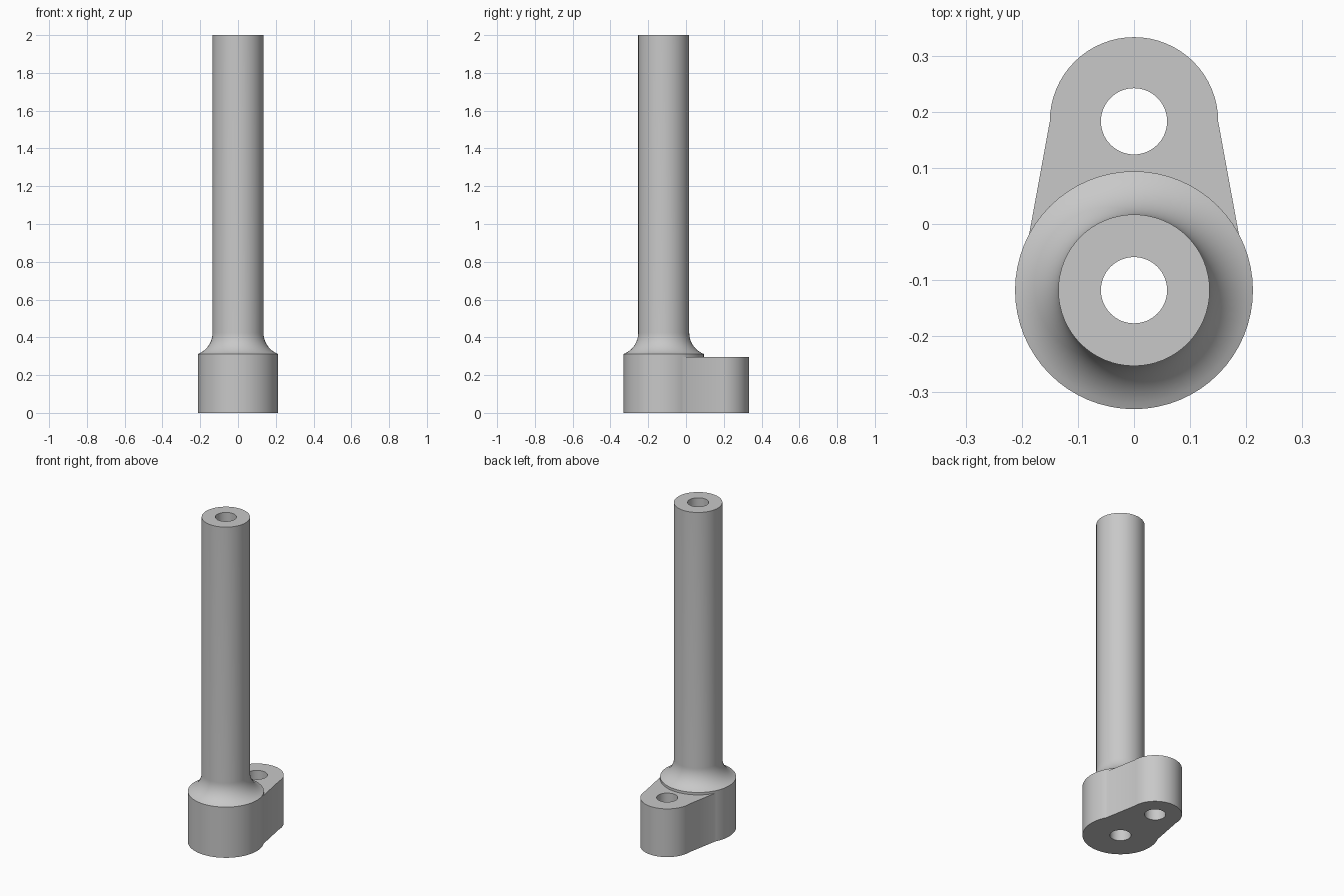
import bpy, bmesh
from math import sin, cos, pi, radians

default = bpy.data.objects.get("Cube")
if default:
    bpy.data.objects.remove(default, do_unlink=True)

SEGMENTS = 64
POST_Y, LUG_Y = -0.118, 0.183
BASE_R, TUBE_R, LUG_R, HOLE_R = 0.212, 0.135, 0.15, 0.059
BASE_TOP, LUG_TOP, HEIGHT = 0.312, 0.297, 2.0

steel = bpy.data.materials.new("light grey")
steel.use_nodes = True
grey = (0.58, 0.58, 0.58, 1)
steel.diffuse_color = grey
steel.node_tree.nodes["Principled BSDF"].inputs["Base Color"].default_value = grey


def add_object(name, bm):
    bmesh.ops.recalc_face_normals(bm, faces=bm.faces)
    mesh = bpy.data.meshes.new(name)
    bm.to_mesh(mesh)
    bm.free()
    mesh.materials.append(steel)
    obj = bpy.data.objects.new(name, mesh)
    bpy.context.collection.objects.link(obj)
    return obj


def lathe(name, profile, y):
    """Stack of rings from (radius, height) pairs, capped at both ends."""
    bm = bmesh.new()
    rings = []
    for r, z in profile:
        angles = [2 * pi * i / SEGMENTS for i in range(SEGMENTS)]
        rings.append([bm.verts.new((r * cos(a), y + r * sin(a), z)) for a in angles])
    for low, high in zip(rings, rings[1:]):
        for i in range(SEGMENTS):
            j = (i + 1) % SEGMENTS
            bm.faces.new((low[i], low[j], high[j], high[i]))
    bm.faces.new(rings[0])
    bm.faces.new(rings[-1])
    return add_object(name, bm)


def extrude(name, outline, height):
    bm = bmesh.new()
    face = bm.faces.new([bm.verts.new((x, y, 0)) for x, y in outline])
    grown = bmesh.ops.extrude_face_region(bm, geom=[face])["geom"]
    top = [g for g in grown if isinstance(g, bmesh.types.BMVert)]
    bmesh.ops.translate(bm, verts=top, vec=(0, 0, height))
    return add_object(name, bm)


def combine(target, other, operation):
    mod = target.modifiers.new(operation.lower(), 'BOOLEAN')
    mod.operation, mod.solver, mod.object = operation, 'EXACT', other
    bpy.context.view_layer.objects.active = target
    bpy.ops.object.modifier_apply(modifier=mod.name)
    bpy.data.objects.remove(other, do_unlink=True)


# Round base, concave fillet and long tube
FILLET_R = 0.12
sweep = radians(69)
fillet_top = BASE_TOP + FILLET_R * sin(sweep)
fillet = []
for i in range(13):
    a = sweep * (1 - i / 12)
    fillet.append((TUBE_R + FILLET_R * (1 - cos(a)), fillet_top - FILLET_R * sin(a)))
post = lathe("bracket_post", [(BASE_R, 0), (BASE_R, BASE_TOP)] + fillet[1:]
             + [(TUBE_R, HEIGHT)], POST_Y)

# Tapered side lug with a rounded end
arc = [(LUG_R * cos(pi * i / 32), LUG_Y + LUG_R * sin(pi * i / 32)) for i in range(33)]
lug = extrude("side_lug", [(0.2, -0.09)] + arc + [(-0.2, -0.09)], LUG_TOP)
combine(post, lug, 'UNION')

# Through holes along the tube and in the lug
for y in (POST_Y, LUG_Y):
    cutter = lathe("hole_cutter", [(HOLE_R, -0.1), (HOLE_R, HEIGHT + 0.1)], y)
    cutter.hide_render = True
    combine(post, cutter, 'DIFFERENCE')

bpy.ops.object.select_all(action='DESELECT')
post.select_set(True)
bpy.context.view_layer.objects.active = post
bpy.ops.object.shade_smooth_by_angle(angle=radians(25))
